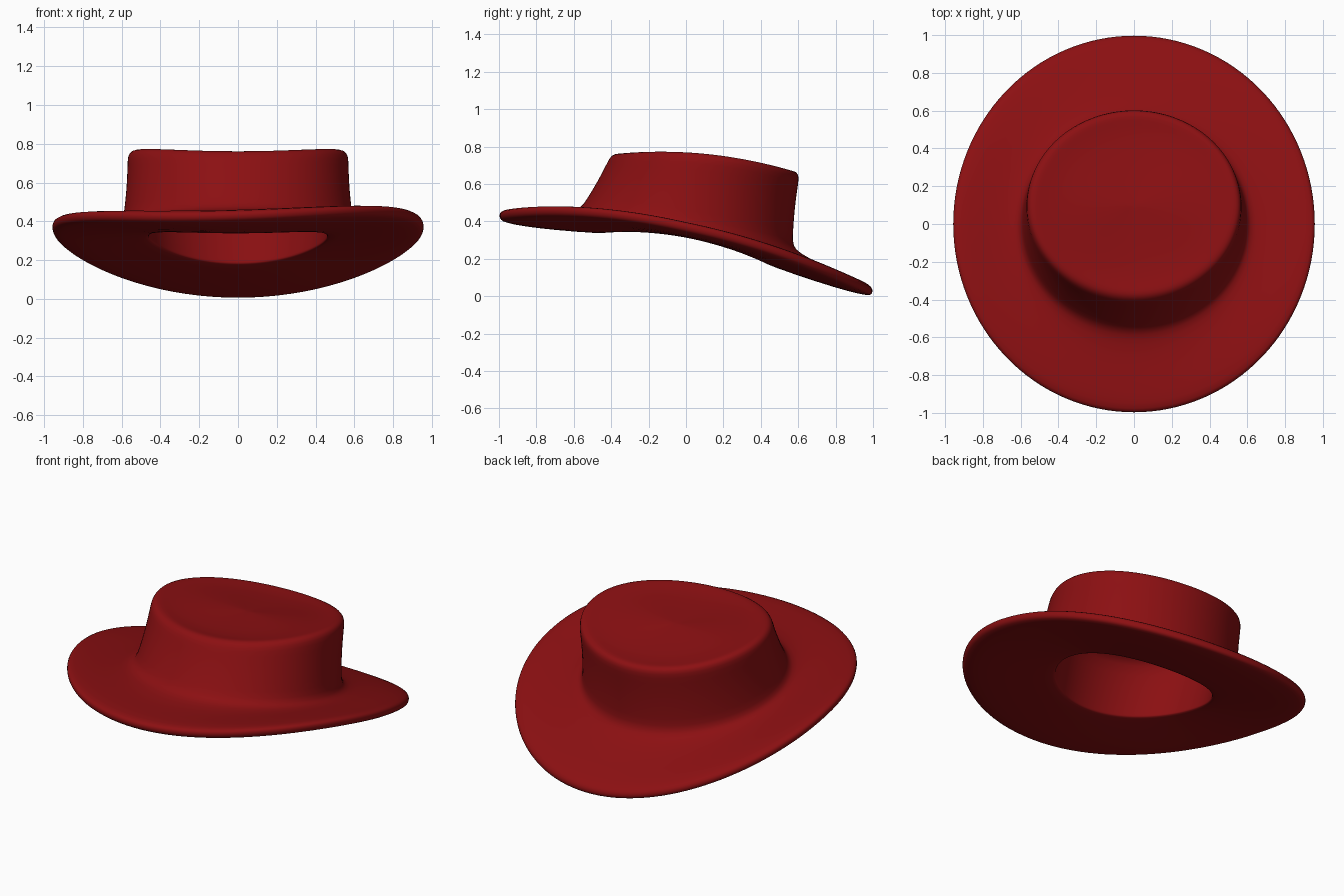
import bpy
import bmesh
from math import sin, cos, pi, tau

SEGMENTS = 64

if "Cube" in bpy.data.objects:
    bpy.data.objects.remove(bpy.data.objects["Cube"], do_unlink=True)

felt = bpy.data.materials.new("dark red felt")
felt.use_nodes = True
red = (0.26, 0.005, 0.006, 1)
felt.diffuse_color = red
felt.node_tree.nodes["Principled BSDF"].inputs["Base Color"].default_value = red

# Key ovals: half width, front y, back y, height at front, side and back, front tilt
BRIM_EDGE = (0.96, -1, 1, 0.43, 0.37, 0.025, 0.03)
OPENING = (0.46, -0.43, 0.42, 0.34, 0.32, 0.18, 0)
CROWN_BASE = (0.6, -0.57, 0.57, 0.46, 0.37, 0.25, 0)
CROWN_TOP = (0.57, -0.4, 0.61, 0.76, 0.76, 0.66, 0)
CROWN_CENTRE = (0, 0.1, 0.1, 0.75, 0.75, 0.75, 0)


def blend(start, end, t, lift=0, inset=0):
    """Oval part way between two others, then raised and drawn inward."""
    width, front, back, *heights, tilt = (a + (b - a) * t for a, b in zip(start, end))
    return (width - inset, front + inset, back - inset,
            *(z + lift for z in heights), tilt)


def add_ring(bm, width, front, back, z_front, z_side, z_back, tilt):
    """Oval loop whose height bends smoothly from front to side to back."""
    middle, depth = (front + back) / 2, (back - front) / 2
    slope = (z_back - z_front) / 2
    bend = (z_back + z_front) / 2 - z_side
    loop = []
    for i in range(SEGMENTS):
        c, s = cos(tau * i / SEGMENTS), sin(tau * i / SEGMENTS)
        z = z_side + slope * s + bend * s * s + tilt * c * max(0, -s)
        loop.append(bm.verts.new((width * c, middle + depth * s, z)))
    return loop


def close_end(bm, loop):
    """Fill a small loop with a fan around its average point."""
    pole = bm.verts.new(sum((v.co for v in loop[1:]), loop[0].co.copy()) / SEGMENTS)
    for a, b in zip(loop, loop[1:] + loop[:1]):
        bm.faces.new((a, b, pole))


def loft(name, ovals):
    """Skin the ovals in order into one closed, smooth shell."""
    bm = bmesh.new()
    loops = [add_ring(bm, *oval) for oval in ovals]
    for low, high in zip(loops, loops[1:]):
        for a, b, c, d in zip(low, low[1:] + low[:1], high[1:] + high[:1], high):
            bm.faces.new((a, b, c, d))
    close_end(bm, loops[0])
    close_end(bm, loops[-1])
    bmesh.ops.recalc_face_normals(bm, faces=bm.faces)
    for face in bm.faces:
        face.smooth = True
    mesh = bpy.data.meshes.new(name)
    bm.to_mesh(mesh)
    bm.free()
    mesh.materials.append(felt)
    hat = bpy.data.objects.new(name, mesh)
    bpy.context.collection.objects.link(hat)
    rounding = hat.modifiers.new("Rounding", "SUBSURF")
    rounding.levels = rounding.render_levels = 1


# Hollow inside: ceiling, then walls down to the head opening
ceiling = blend(CROWN_TOP, CROWN_CENTRE, 0, lift=-0.08, inset=0.08)
inside = [blend(ceiling, CROWN_CENTRE, t, lift=-0.08 * t) for t in (0.9, 0.5, 0.1)]
inside += [blend(ceiling, OPENING, t) for t in (0.1, 0.5, 0.9, 0.98, 1)]

# Brim: sagging underside, rounded rim, slightly rolled upper side
under = [(0.05, -0.01), (0.5, -0.03), (0.8, -0.035), (0.95, -0.03), (0.99, -0.02)]
upper = [(0.99, 0.02), (0.92, 0.03), (0.6, 0.015), (0.3, 0), (0.1, 0)]
brim = [blend(OPENING, BRIM_EDGE, t, lift) for t, lift in under]
brim += [BRIM_EDGE]
brim += [blend(CROWN_BASE, BRIM_EDGE, t, lift) for t, lift in upper]

# Crown: walls with a slight waist, soft shoulder and dished top
walls = [blend(CROWN_BASE, CROWN_TOP, t, inset=0.01 * sin(pi * t))
         for t in (0.04, 0.2, 0.5, 0.8, 0.94)]
dish = [(0.03, 0), (0.08, 0.004), (0.16, -0.005), (0.3, -0.015), (0.6, -0.02), (0.9, -0.02)]
top = [blend(CROWN_TOP, CROWN_CENTRE, t, lift) for t, lift in dish]

loft("hat", inside + brim + walls + top)
